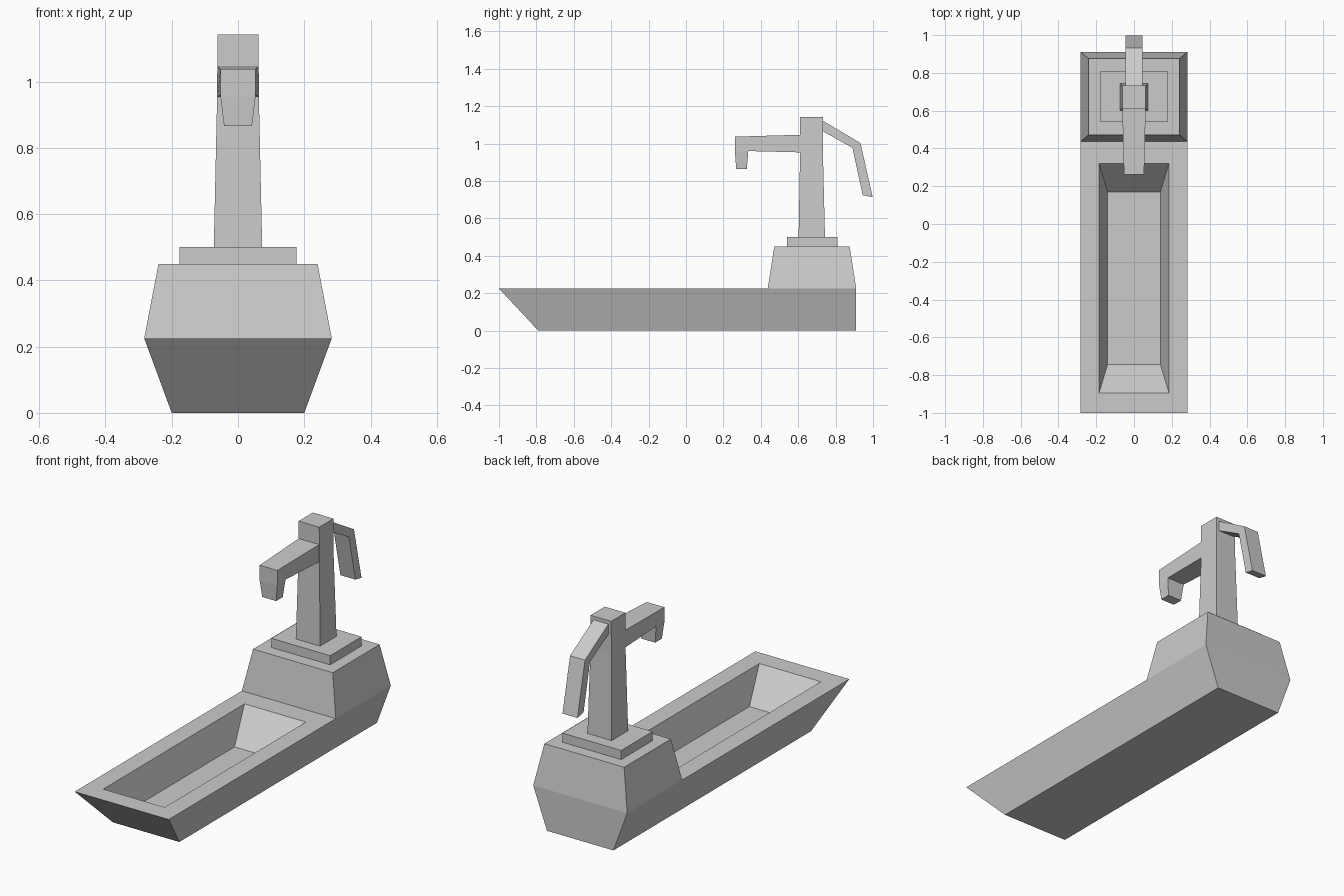
import bpy, bmesh

if "Cube" in bpy.data.objects:
    bpy.data.objects.remove(bpy.data.objects["Cube"])


def loft(name, loops, cap_start=True, cap_end=True):
    """Skin a list of four-point loops into one flat-shaded object."""
    bm = bmesh.new()
    rings = [[bm.verts.new(p) for p in loop] for loop in loops]
    for a, b in zip(rings, rings[1:]):
        for i in range(4):
            j = (i + 1) % 4
            bm.faces.new((a[i], a[j], b[j], b[i]))
    if cap_start:
        bm.faces.new(rings[0][::-1])
    if cap_end:
        bm.faces.new(rings[-1])
    bmesh.ops.remove_doubles(bm, verts=bm.verts, dist=1e-5)
    bmesh.ops.recalc_face_normals(bm, faces=bm.faces)
    mesh = bpy.data.meshes.new(name)
    bm.to_mesh(mesh)
    bm.free()
    obj = bpy.data.objects.new(name, mesh)
    bpy.context.collection.objects.link(obj)
    return obj


def level(half_x, y0, y1, z):
    """Horizontal rectangle."""
    return [(-half_x, y0, z), (half_x, y0, z), (half_x, y1, z), (-half_x, y1, z)]


def cross(outer, inner, half_x):
    """Cross-section of an arm bent in the side plane, from two (y, z) points."""
    return [(-half_x, *outer), (half_x, *outer), (half_x, *inner), (-half_x, *inner)]


# Trough body: underside, outer rim, basin opening, basin floor
loft("trough", [
    level(0.20, -0.79, 0.91, 0.0),
    level(0.283, -1.0, 0.91, 0.225),
    level(0.185, -0.895, 0.32, 0.225),
    level(0.14, -0.745, 0.17, 0.06),
])

# Pedestal behind the basin, with its stepped plate
loft("pedestal", [
    level(0.283, 0.437, 0.91, 0.225),
    level(0.24, 0.472, 0.875, 0.45),
], cap_start=False)
loft("plate", [
    level(0.177, 0.54, 0.81, 0.45),
    level(0.177, 0.54, 0.81, 0.50),
], cap_start=False)

# Pump column: tapered shaft with a straight head
loft("column", [
    level(0.073, 0.602, 0.743, 0.50),
    level(0.063, 0.61, 0.732, 0.953),
    level(0.062, 0.61, 0.732, 1.142),
], cap_start=False)

# Spout reaching forward and turning down
loft("spout", [
    cross((0.61, 1.047), (0.61, 0.953), 0.062),
    cross((0.262, 1.037), (0.333, 0.96), 0.053),
    cross((0.262, 0.955), (0.333, 0.96), 0.053),
    cross((0.268, 0.865), (0.325, 0.865), 0.042),
], cap_start=False)

# Bent pump handle at the back
loft("handle", [
    cross((0.73, 1.123), (0.73, 1.067), 0.045),
    cross((0.933, 1.003), (0.89, 0.977), 0.045),
    cross((0.998, 0.713), (0.945, 0.724), 0.045),
])
